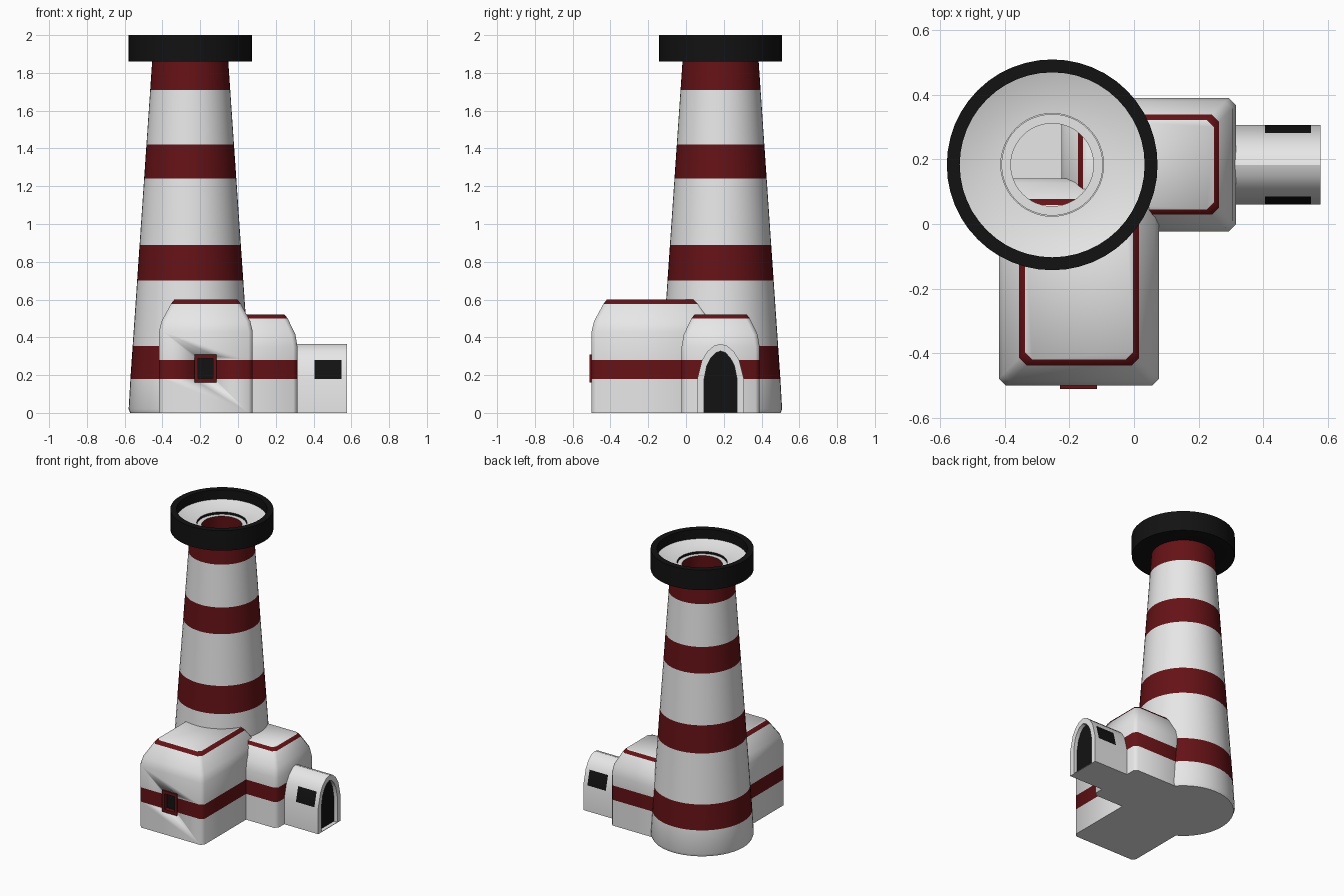
import bpy, bmesh, math

if "Cube" in bpy.data.objects:
    bpy.data.objects.remove(bpy.data.objects["Cube"])


def material(name, rgb):
    m = bpy.data.materials.new(name)
    m.diffuse_color = (*rgb, 1)
    m.use_nodes = True
    m.node_tree.nodes["Principled BSDF"].inputs["Base Color"].default_value = m.diffuse_color
    return m


MATS = [material("white_plaster", (0.8, 0.8, 0.8)),
        material("dark_red_paint", (0.13, 0.006, 0.008)),
        material("black_metal", (0.006, 0.006, 0.006))]
WHITE, RED, BLACK = 0, 1, 2


def skin(name, rings, rule, angle, loop=False):
    """Bridge point rings into a solid; rule(level, centre) picks the colour (level -1 = caps)."""
    bm = bmesh.new()
    vs = [[bm.verts.new(p) for p in r] for r in rings]
    n = len(rings[0])
    levels = len(rings) if loop else len(rings) - 1
    for k in range(levels):
        a, b = vs[k], vs[(k + 1) % len(vs)]
        for i in range(n):
            j = (i + 1) % n
            f = bm.faces.new((a[i], a[j], b[j], b[i]))
            f.material_index = rule(k, f.calc_center_median())
    if not loop:
        for r in (vs[0], vs[-1]):
            f = bm.faces.new(r)
            f.material_index = rule(-1, f.calc_center_median())
    bmesh.ops.recalc_face_normals(bm, faces=bm.faces)
    me = bpy.data.meshes.new(name)
    bm.to_mesh(me)
    bm.free()
    for m in MATS:
        me.materials.append(m)
    ob = bpy.data.objects.new(name, me)
    bpy.context.collection.objects.link(ob)
    bpy.ops.object.select_all(action='DESELECT')
    ob.select_set(True)
    bpy.context.view_layer.objects.active = ob
    bpy.ops.object.shade_smooth_by_angle(angle=math.radians(angle))
    return ob


CX, CY, SIDES = -0.253, 0.183, 48


def circle(r, z):
    return [(CX + r * math.cos(2 * math.pi * i / SIDES),
             CY + r * math.sin(2 * math.pi * i / SIDES), z) for i in range(SIDES)]


# Hollow striped tower: outer wall up, lip, inner wall down to the floor
def tower_r(z):
    return 0.329 - 0.0685 * z


stripes = [0.18, 0.355, 0.70, 0.89, 1.24, 1.42, 1.71]
outer = [(0.318, 0), (0.326, 0.02)] + [(tower_r(z), z) for z in stripes + [1.862]]
lip = [(0.157, 1.865), (0.157, 1.89), (0.128, 1.89)]
inner = [(tower_r(z) - 0.07, z) for z in reversed(stripes)] + [(0.255, 0.02)]


def tower_rule(k, c):
    z = c.z
    if k < 0 or k in (len(outer) - 1, len(outer), len(outer) + 1):
        return WHITE
    for lo, hi in ((0.18, 0.355), (0.70, 0.89), (1.24, 1.42), (1.71, 1.89)):
        if lo < z < hi:
            return RED
    return WHITE


skin("tower", [circle(r, z) for r, z in outer + lip + inner], tower_rule, 35)

# Black gallery ring with a white dished deck
gallery = [(0.19, 1.86), (0.326, 1.86), (0.326, 2.0), (0.286, 2.0),
           (0.286, 1.935), (0.22, 1.912), (0.159, 1.905), (0.159, 1.87)]
skin("gallery", [circle(r, z) for r, z in gallery],
     lambda k, c: WHITE if k in (4, 5) else BLACK, 35, loop=True)


# Buildings with chamfered corners and rounded shoulders
def chamfered_rect(x0, x1, y0, y1, z, c):
    return [(x0 + c, y0, z), (x1 - c, y0, z), (x1, y0 + c, z), (x1, y1 - c, z),
            (x1 - c, y1, z), (x0 + c, y1, z), (x0, y1 - c, z), (x0, y0 + c, z)]


def building(name, x0, x1, y0, y1, shoulder):
    levels = [(0, 0), (0.18, 0), (0.28, 0)] + shoulder
    rings = [chamfered_rect(x0 + i, x1 - i, y0 + i, y1 - i, z, 0.022) for z, i in levels]
    last = len(levels) - 2
    return skin(name, rings, lambda k, c: RED if k in (1, last) else WHITE, 46)


front = building("front_building", -0.418, 0.078, -0.5, 0.14,
                 [(0.43, 0), (0.485, 0.013), (0.577, 0.063), (0.6, 0.081)])
building("side_building", -0.225, 0.315, -0.023, 0.39,
         [(0.35, 0), (0.415, 0.011), (0.5, 0.052), (0.52, 0.068)])


# Front window: red frame sunk into the wall, dark pane at the back
def panel(w, h, y, x=-0.172, z=0.235):
    return [(x - w, y, z - h), (x + w, y, z - h), (x + w, y, z + h), (x - w, y, z + h)]


skin("front_window", [panel(0.057, 0.075, -0.462), panel(0.057, 0.075, -0.51),
                      panel(0.04, 0.054, -0.51), panel(0.04, 0.054, -0.48)],
     lambda k, c: BLACK if k == -1 and c.y < -0.47 else RED, 30)
cutter = skin("window_cutter", [panel(0.05, 0.066, -0.47), panel(0.05, 0.066, -0.55)],
              lambda k, c: WHITE, 30)
cutter.hide_render = True
cutter.hide_set(True)
cut = front.modifiers.new("window_hole", 'BOOLEAN')
cut.operation = 'DIFFERENCE'
cut.solver = 'EXACT'
cut.object = cutter


# Arched porch with a recessed doorway and a dark window on each side
def arch(x, half):
    pts = half + [(-y, z) for y, z in reversed(half) if y > 0]
    return [(x, CY + y, z) for y, z in pts]


shell = [(0.123, 0), (0.123, 0.18), (0.098, 0.28), (0.07, 0.325), (0.035, 0.355), (0, 0.365)]
door = [(0.087, 0.003), (0.087, 0.18), (0.073, 0.25), (0.052, 0.29), (0.026, 0.318), (0, 0.327)]


def porch_rule(k, c):
    if k == -1:
        return BLACK if c.x > 0.5 else WHITE
    return BLACK if k == 1 and 0.2 < c.z < 0.26 else WHITE


skin("porch", [arch(0.3, shell), arch(0.405, shell), arch(0.547, shell),
               arch(0.577, shell), arch(0.577, door), arch(0.55, door)], porch_rule, 30)
